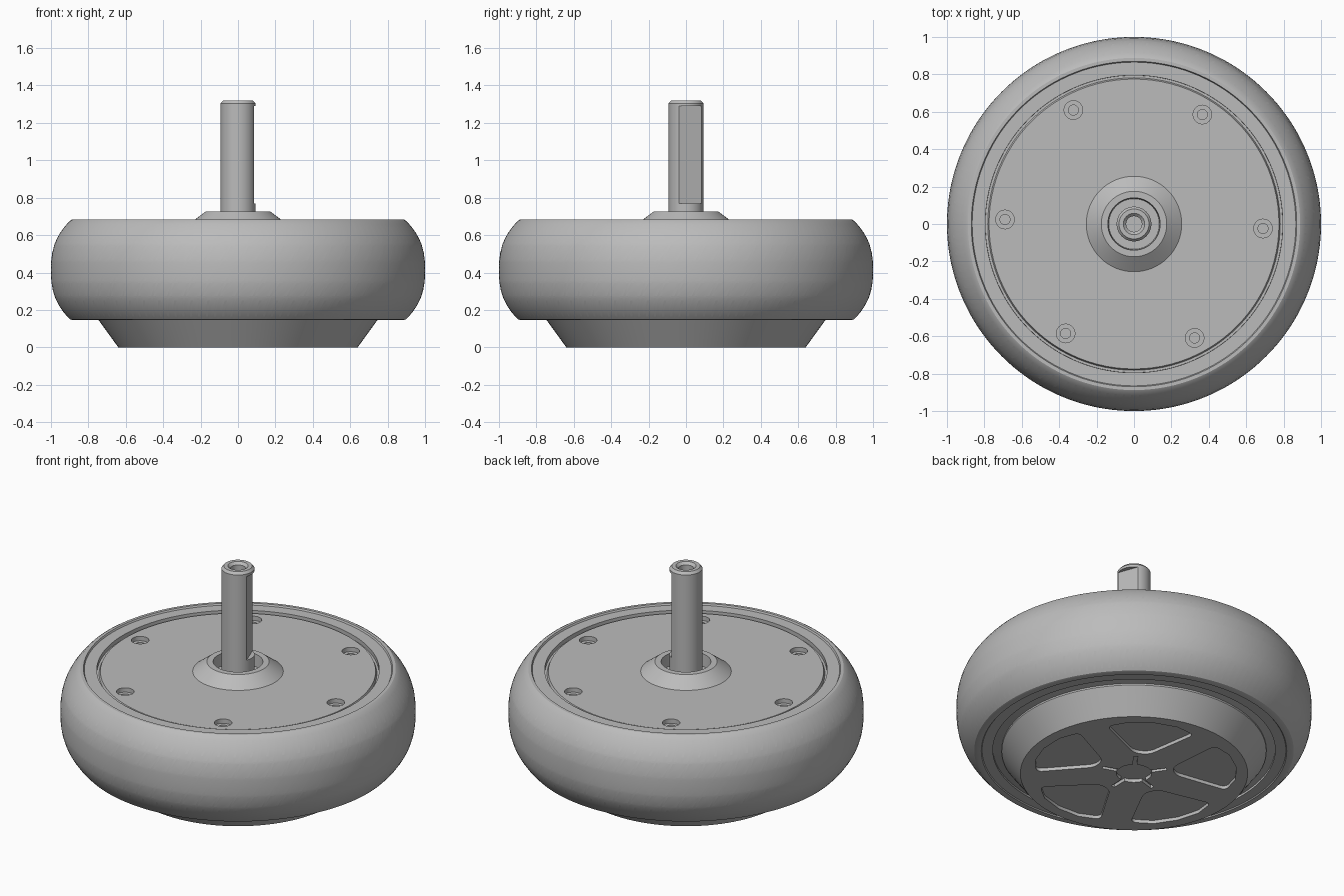
import bpy, bmesh
from math import sin, cos, pi, radians
from mathutils import Matrix, Vector

old = bpy.data.objects.get("Cube")
if old:
    bpy.data.objects.remove(old, do_unlink=True)

grey = bpy.data.materials.new("plain_grey")
grey.use_nodes = True
grey.diffuse_color = (0.5, 0.5, 0.5, 1)
grey.node_tree.nodes["Principled BSDF"].inputs["Base Color"].default_value = (0.5, 0.5, 0.5, 1)


def finish(bm, name):
    bmesh.ops.recalc_face_normals(bm, faces=bm.faces)
    mesh = bpy.data.meshes.new(name)
    bm.to_mesh(mesh)
    bm.free()
    mesh.materials.append(grey)
    obj = bpy.data.objects.new(name, mesh)
    bpy.context.collection.objects.link(obj)
    return obj


def activate(obj):
    bpy.ops.object.select_all(action="DESELECT")
    obj.select_set(True)
    bpy.context.view_layer.objects.active = obj


def smooth(obj):
    activate(obj)
    bpy.ops.object.shade_smooth_by_angle(angle=radians(30))


def lathe(name, profile, steps=96):
    """Spin an (r, z) profile that starts and ends on the axis."""
    bm = bmesh.new()
    verts = [bm.verts.new((r, 0, z)) for r, z in profile]
    edges = [bm.edges.new(pair) for pair in zip(verts, verts[1:])]
    bmesh.ops.spin(bm, geom=verts + edges, axis=(0, 0, 1), cent=(0, 0, 0),
                   angle=2 * pi, steps=steps, use_duplicate=False)
    bmesh.ops.remove_doubles(bm, verts=bm.verts, dist=1e-5)
    return finish(bm, name)


def polar(r, deg):
    return Vector((r * cos(radians(deg)), r * sin(radians(deg)), 0))


def prism(bm, outline, z0, z1, rounding=0):
    """Add a vertical prism, optionally with rounded upright corners."""
    face = bm.faces.new([bm.verts.new((p.x, p.y, z0)) for p in outline])
    top = bmesh.ops.extrude_face_region(bm, geom=[face], use_keep_orig=True)["geom"]
    verts = [g for g in top if isinstance(g, bmesh.types.BMVert)]
    bmesh.ops.translate(bm, verts=verts, vec=(0, 0, z1 - z0))
    if rounding:
        uprights = [e for v in verts for e in v.link_edges
                    if abs(e.verts[0].co.z - e.verts[1].co.z) > 1e-4
                    and e.calc_face_angle(0) > 0.6]
        bmesh.ops.bevel(bm, geom=uprights, offset=rounding, segments=5,
                        profile=0.5, affect="EDGES")


def cut(target, bm):
    cutter = finish(bm, "cutter")
    cutter.hide_render = True
    mod = target.modifiers.new("cut", "BOOLEAN")
    mod.operation = "DIFFERENCE"
    mod.solver = "EXACT"
    mod.object = cutter
    activate(target)
    bpy.ops.object.modifier_apply(modifier=mod.name)
    bpy.data.objects.remove(cutter, do_unlink=True)


# Tyre: sheared grid of columns and rows whose groove faces are sunk
PITCHES = 66
COLUMNS = [0, 0.17, 0.31, 0.48, 0.67, 0.81]
DASHES = [0.27, 0.35, 0.46, 0.55]
MID, HALF = 0.413, 0.267
levels = [0.15, 0.165, 0.19, 0.22, 0.25, 0.31, 0.38, 0.41, 0.435, 0.505,
          0.58, 0.61, 0.64, 0.66, 0.676]
levels = sorted(levels + [d + s for d in DASHES for s in (-0.005, 0.005)])
rows = [(1 - 0.105 * abs((z - MID) / HALF) ** 2.6, z) for z in levels]
rows += [(0.888, 0.683), (0.87, 0.683), (0.865, 0.673), (0.795, 0.673),
         (0.795, 0.152), (0.855, 0.152), (0.86, 0.146), (0.885, 0.146)]

bm = bmesh.new()
grid = []
for r, z in rows:
    t = max(-1, min(1, (z - MID) / HALF))
    shear = 0.11 * sin(t * pi / 2)
    ring = []
    for p in range(PITCHES):
        for c in COLUMNS:
            a = (p + c) * 2 * pi / PITCHES + shear
            ring.append(bm.verts.new((r * cos(a), r * sin(a), z)))
    grid.append(ring)

grooves = []
count = PITCHES * len(COLUMNS)
for i in range(len(rows)):
    low, high = grid[i], grid[(i + 1) % len(rows)]
    z = (rows[i][1] + rows[(i + 1) % len(rows)][1]) / 2
    tread = i < len(levels) - 1 and 0.165 < z < 0.66
    dash = any(abs(z - d) < 0.003 for d in DASHES)
    edge = z < 0.25 or z > 0.58
    for j in range(count):
        k = (j + 1) % count
        f = bm.faces.new((low[j], low[k], high[k], high[j]))
        col = j % len(COLUMNS)
        if tread and (col == 1 or (dash and col in (0, 2)) or (edge and col == 4)):
            grooves.append(f)
bmesh.ops.recalc_face_normals(bm, faces=bm.faces)
sunk = bmesh.ops.extrude_face_region(bm, geom=grooves)["geom"]
for v in (g for g in sunk if isinstance(g, bmesh.types.BMVert)):
    v.co.xy *= 0.985
smooth(finish(bm, "tyre"))

# Motor hub: sloped base, recessed cover and conical collar
hub = lathe("motor_hub", [
    (0, 0), (0.64, 0), (0.745, 0.145), (0.745, 0.155), (0.8, 0.165), (0.8, 0.672),
    (0.795, 0.648), (0.782, 0.648), (0.775, 0.664), (0.255, 0.664),
    (0.175, 0.725), (0.14, 0.725), (0.135, 0.65), (0, 0.65)])

# Stepped screw holes in the cover
for radius, floor in ((0.05, 0.637), (0.027, 0.61)):
    bm = bmesh.new()
    for k in range(6):
        spot = polar(0.69, 58 + 60 * k)
        prism(bm, [spot + polar(radius, 15 * s) for s in range(24)], floor, 0.7)
    cut(hub, bm)

# Wedge pockets and central star recess in the base
bm = bmesh.new()
for k in range(5):
    mid = 61 + 72 * k
    wedge = [(0.23, -11), (0.55, -27), (0.575, -14), (0.58, 0),
             (0.575, 14), (0.55, 27), (0.23, 11)]
    prism(bm, [polar(r, mid + a) for r, a in wedge], -0.05, 0.02, 0.035)
star = [(0.1, -7), (0.19, -3.5), (0.19, 3.5), (0.1, 7), (0.1, 21), (0.1, 36), (0.1, 51)]
prism(bm, [polar(r, 53 + 72 * k + a) for k in range(5) for r, a in star], -0.05, 0.02)
cut(hub, bm)
smooth(hub)

# Axle shaft with a hollow chamfered end
shaft = lathe("axle_shaft", [
    (0, 0.64), (0.093, 0.64), (0.093, 1.305), (0.08, 1.32), (0.057, 1.32),
    (0.042, 1.305), (0.042, 1.2), (0, 1.2)], 48)

# Flat milled along one side of the shaft
bm = bmesh.new()
bmesh.ops.create_cube(bm, size=1, matrix=Matrix.Rotation(radians(20), 4, "Z")
                      @ Matrix.Translation((0.167, 0, 1.03))
                      @ Matrix.Diagonal((0.2, 0.4, 0.52, 1)))
cut(shaft, bm)
smooth(shaft)
